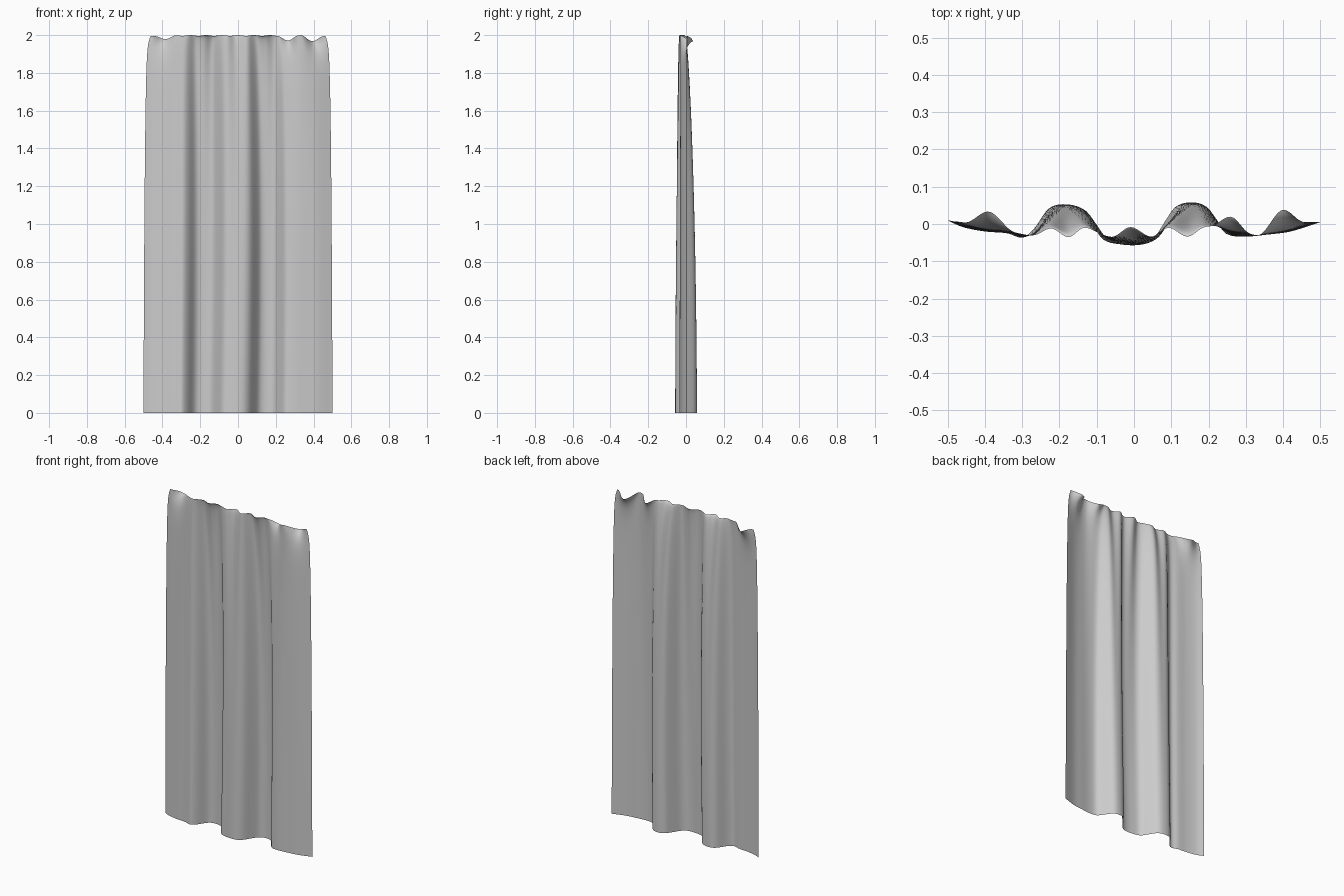
import bpy, math

if "Cube" in bpy.data.objects:
    bpy.data.objects.remove(bpy.data.objects["Cube"])

NX, NZ = 110, 70
H = 2.0

# Plan-view folds at the hem and along the gathered header (x, y)
HEM = [(-.5, .01), (-.46, -.008), (-.4, -.02), (-.34, -.025), (-.3, -.036), (-.27, -.015),
       (-.23, .04), (-.19, .053), (-.14, .04), (-.11, -.002), (-.085, -.04), (-.04, -.054),
       (.02, -.055), (.055, -.035), (.085, .01), (.11, .045), (.15, .058), (.19, .048),
       (.22, .008), (.245, -.025), (.29, -.034), (.36, -.028), (.42, -.02), (.5, .005)]
RIM = [(-.5, .005), (-.42, -.012), (-.36, -.02), (-.29, -.03), (-.24, -.012), (-.19, -.035),
       (-.145, -.01), (-.1, -.025), (-.06, -.034), (-.01, -.008), (.05, -.034), (.1, -.01),
       (.155, -.034), (.2, -.01), (.24, -.006), (.28, -.012), (.345, -.03), (.42, -.02), (.5, .005)]
# Limp bits of header that flop backwards between the hooks: x, y offset, drop, half width
FLOPS = [(-.42, .045, .018, .075), (.283, .032, .028, .06), (.43, .055, .030, .07)]


def curve(pts, x):
    """Smooth Catmull-Rom style interpolation of y at x."""
    n = len(pts)
    i = 0
    while i < n - 2 and x > pts[i + 1][0]:
        i += 1

    def slope(k):
        a, b = pts[max(k - 1, 0)], pts[min(k + 1, n - 1)]
        return (b[1] - a[1]) / (b[0] - a[0])
    (x0, y0), (x1, y1) = pts[i], pts[i + 1]
    h = x1 - x0
    t = (x - x0) / h
    return (y0 * (1 + 2 * t) * (1 - t) ** 2 + slope(i) * h * t * (1 - t) ** 2
            + y1 * t * t * (3 - 2 * t) + slope(i + 1) * h * t * t * (t - 1))


def point(u, d):
    """u = position across the hem, d = 0 at the header and 1 at the floor."""
    w = 1 - (1 - d ** .45) ** 1.5
    y = curve(HEM, u) * w + curve(RIM, u) * (1 - w)
    z = H * (1 - d)
    # cloth pulls in towards the header
    pull = .012 * (1 - d) ** 1.5 + .010 * math.exp(-d / .12) + .016 * math.exp(-d / .02)
    x = u * (1 - 2 * pull)
    # folds lean slightly on the way down
    x += .012 * math.sin(math.pi * d) * math.cos(math.pi * u) ** 2
    near = math.exp(-d / .03)
    for c, dy, drop, hw in FLOPS:
        k = max(0, 1 - abs(u - c) / hw)
        k = k * k * (3 - 2 * k)
        y += dy * k * near
        z -= drop * k * near
    # tiny scallops along the header
    z -= .004 * math.sin(u * math.pi * 11) ** 2 * near
    return (x, y, z)


# Curtain cloth: one grid, finer rows near the header
verts = [point(-.5 + i / NX, (j / NZ) ** 2) for j in range(NZ + 1) for i in range(NX + 1)]
faces = []
for j in range(NZ):
    for i in range(NX):
        a = j * (NX + 1) + i
        faces.append((a, a + NX + 1, a + NX + 2, a + 1))
mesh = bpy.data.meshes.new("curtain")
mesh.from_pydata(verts, [], faces)
mesh.update()
mesh.shade_smooth()
curtain = bpy.data.objects.new("curtain", mesh)
bpy.context.collection.objects.link(curtain)

mat = bpy.data.materials.new("light grey cloth")
mat.diffuse_color = (.6, .6, .6, 1)
mat.use_nodes = True
mat.node_tree.nodes["Principled BSDF"].inputs["Base Color"].default_value = mat.diffuse_color
mesh.materials.append(mat)
